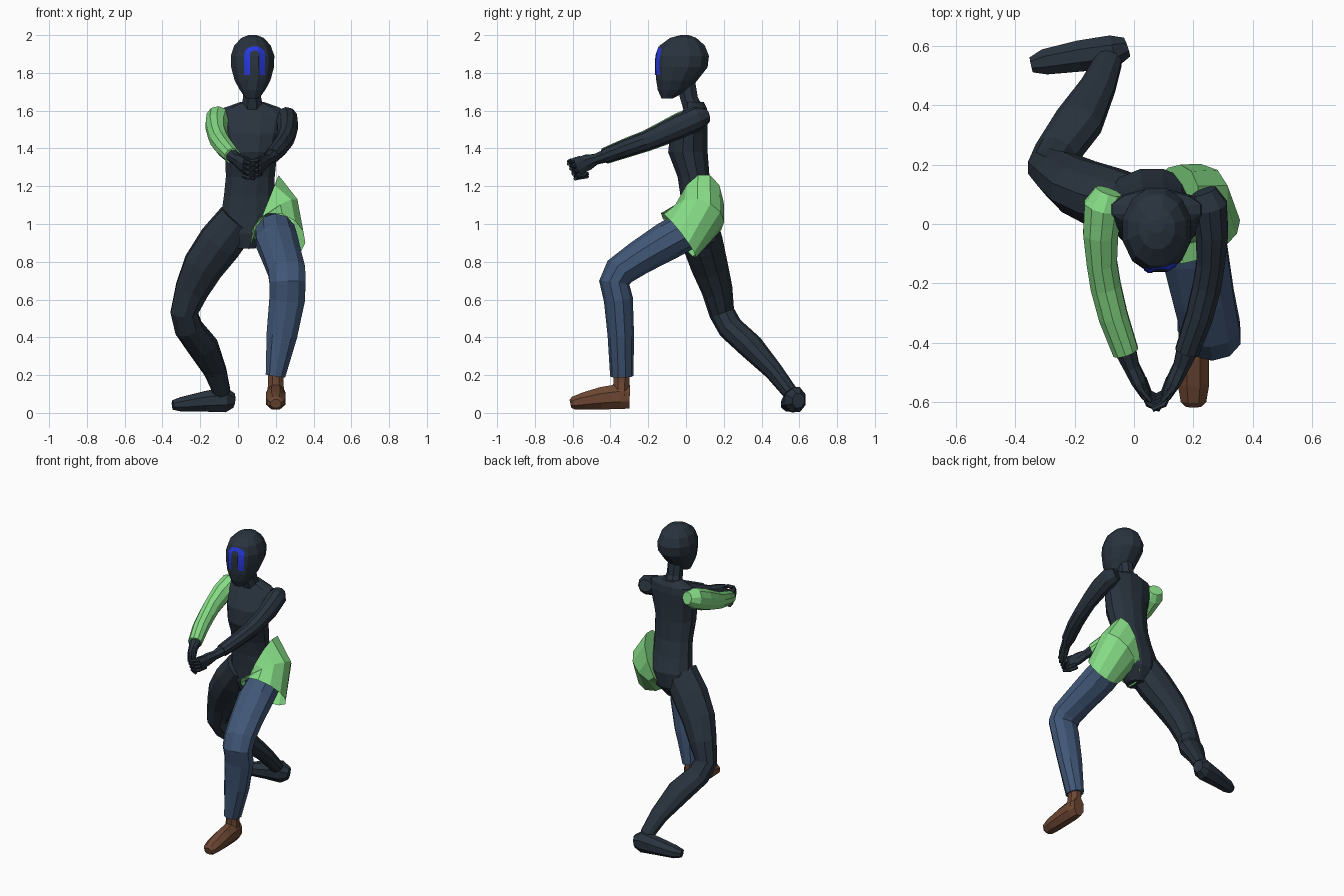
import bpy, bmesh, math
from mathutils import Vector
from mathutils.bvhtree import BVHTree


def material(name, rgb):
    m = bpy.data.materials.new(name)
    m.diffuse_color = (*rgb, 1)
    return m


DARK = material("charcoal", (0.022, 0.033, 0.048))
GREEN = material("light green", (0.24, 0.72, 0.24))
DENIM = material("denim blue", (0.052, 0.095, 0.185))
BROWN = material("leather brown", (0.15, 0.062, 0.032))
BLUE = material("bright blue", (0.02, 0.04, 0.75))
X, Y, Z = Vector((1, 0, 0)), Vector((0, 1, 0)), Vector((0, 0, 1))


def finish(bm, name, mat):
    bmesh.ops.recalc_face_normals(bm, faces=bm.faces)
    me = bpy.data.meshes.new(name)
    bm.to_mesh(me)
    bm.free()
    me.materials.append(mat)
    ob = bpy.data.objects.new(name, me)
    bpy.context.collection.objects.link(ob)
    return ob


def loft(name, rings, mat, sides=10, cap_end=True):
    """Skin elliptical rings given as (centre, half axis u, half axis v)."""
    bm = bmesh.new()
    loops = []
    for c, u, v in rings:
        ang = [2 * math.pi * (i + 0.5) / sides for i in range(sides)]
        loops.append([bm.verts.new(c + (u * math.cos(t) + v * math.sin(t)) * 1.03) for t in ang])
    for p, q in zip(loops, loops[1:]):
        for i in range(sides):
            j = (i + 1) % sides
            bm.faces.new((p[i], p[j], q[j], q[i]))
    bm.faces.new(loops[0])
    if cap_end:
        bm.faces.new(loops[-1])
    return finish(bm, name, mat)


def tube(name, rows, mat, sides=10, side=X, level=False):
    """Rows are (x, y, z, half width along side, half depth)."""
    pts = [Vector(r[:3]) for r in rows]
    rings = []
    for i, r in enumerate(rows):
        a, b = pts[max(i - 1, 0)], pts[min(i + 1, len(pts) - 1)]
        if 0 < i < len(pts) - 1:
            t = ((pts[i] - a).normalized() + (b - pts[i]).normalized()).normalized()
        else:
            t = (b - a).normalized()
        if level:
            t = Z
        u = (side - t * t.dot(side)).normalized()
        rings.append((pts[i], u * r[3], t.cross(u) * r[4]))
    return loft(name, rings, mat, sides)


# torso with hips and shoulders
tube("torso", [
    (0.04, 0.06, 0.87, 0.05, 0.06), (0.045, 0.075, 0.95, 0.13, 0.10),
    (0.06, 0.08, 1.05, 0.15, 0.105), (0.06, 0.06, 1.15, 0.135, 0.09),
    (0.065, 0.04, 1.25, 0.13, 0.085), (0.07, 0.01, 1.38, 0.138, 0.105),
    (0.075, 0.015, 1.48, 0.155, 0.10), (0.075, 0.04, 1.57, 0.175, 0.075),
    (0.075, 0.05, 1.615, 0.15, 0.06), (0.075, 0.045, 1.645, 0.065, 0.05)],
    DARK, 12, level=True)
tube("neck", [(0.075, 0.045, 1.60, 0.065, 0.06), (0.075, 0.015, 1.67, 0.05, 0.05),
              (0.075, 0.0, 1.76, 0.05, 0.05)], DARK, 8, level=True)

# head: height, half width, front y, back y
head_rows = [(1.665, 0.035, -0.13, -0.07), (1.71, 0.068, -0.15, 0.02),
             (1.76, 0.095, -0.158, 0.06), (1.83, 0.114, -0.162, 0.115),
             (1.89, 0.116, -0.16, 0.122), (1.945, 0.097, -0.14, 0.10),
             (1.985, 0.06, -0.085, 0.055), (2.0, 0.022, -0.03, 0.015)]
head = tube("head", [(0.077, (f + b) / 2, z, w, (b - f) / 2) for z, w, f, b in head_rows],
            DARK, 12, level=True)

# arch-shaped painted mark, projected on the face as a thin strip
bm = bmesh.new()
bm.from_mesh(head.data)
tree = BVHTree.FromBMesh(bm)
bm.free()
path = [(-1, 1.79), (-1, 1.83), (-1, 1.87), (-1, 1.90)]
arch = [(x, z, 0.0) for x, z in path]
arch += [(-math.cos(math.pi * k / 8), 1.90, math.sin(math.pi * k / 8)) for k in range(1, 8)]
arch += [(-x, z, 0.0) for x, z in reversed(path)]
bm = bmesh.new()
strip = []
for dx, z, lift in arch:
    row = []
    for r in (0.025, 0.04, 0.055):
        p = Vector((0.088 + dx * r, -1, z + lift * r * 0.75))
        hit = tree.ray_cast(p, Y)[0]
        row.append(bm.verts.new(hit + Vector((0, -0.004, 0))))
    strip.append(row)
for p, q in zip(strip, strip[1:]):
    for i in range(2):
        bm.faces.new((p[i], p[i + 1], q[i + 1], q[i]))
finish(bm, "face_mark", BLUE)

# arms, mirrored about the chest centre, reaching forward to clasped hands
upper = [(-0.085, 0.11, 1.575, 0.045, 0.04), (-0.103, 0.06, 1.56, 0.066, 0.066),
         (-0.112, -0.03, 1.52, 0.06, 0.068), (-0.108, -0.13, 1.475, 0.052, 0.06),
         (-0.095, -0.21, 1.44, 0.052, 0.054), (-0.07, -0.31, 1.405, 0.05, 0.05),
         (-0.028, -0.43, 1.36, 0.044, 0.042)]
lower = [(-0.03, -0.42, 1.362, 0.038, 0.036), (-0.008, -0.48, 1.342, 0.028, 0.03),
         (0.015, -0.525, 1.325, 0.026, 0.045), (0.04, -0.575, 1.305, 0.016, 0.048)]


def mirrored(rows, s, k=1.0):
    return [(0.075 + s * (r[0] - 0.075), *r[1:3], r[3] * k, r[4] * k) for r in rows]


for s, label in ((1, "right"), (-1, "left")):
    tube(label + "_sleeve_arm", mirrored(upper, s, 1.0 if s == 1 else 0.93),
         GREEN if s == 1 else DARK)
    tube(label + "_forearm_hand", mirrored(lower, s), DARK, 8)
    for k in range(4):
        z, y = 1.338 - 0.026 * k - 0.006 * s, 0.012 * k
        tube(f"{label}_finger_{k + 1}", mirrored([
            (0.03, -0.555 + y, z, 0.012, 0.012), (0.05, -0.605 + y, z - 0.008, 0.012, 0.012),
            (0.088, -0.622 + y, z - 0.014, 0.01, 0.01)], s), DARK, 6, side=Z)
    tube(label + "_thumb", mirrored([(0.01, -0.51, 1.345, 0.014, 0.014),
                                     (0.03, -0.565, 1.348, 0.012, 0.012),
                                     (0.055, -0.595, 1.342, 0.009, 0.009)], s), DARK, 6, side=Z)

# rear leg and foot
tube("rear_leg", [
    (0.0, 0.06, 1.02, 0.11, 0.10), (-0.095, 0.088, 0.90, 0.118, 0.105),
    (-0.185, 0.125, 0.775, 0.108, 0.095), (-0.245, 0.165, 0.65, 0.09, 0.08),
    (-0.285, 0.19, 0.53, 0.073, 0.066), (-0.262, 0.235, 0.45, 0.075, 0.066),
    (-0.185, 0.345, 0.35, 0.082, 0.066), (-0.12, 0.465, 0.22, 0.06, 0.048),
    (-0.085, 0.55, 0.11, 0.046, 0.04)], DARK)
tube("rear_foot", [
    (-0.025, 0.595, 0.065, 0.035, 0.04), (-0.07, 0.58, 0.07, 0.058, 0.07),
    (-0.18, 0.565, 0.06, 0.055, 0.056), (-0.3, 0.545, 0.045, 0.045, 0.04),
    (-0.345, 0.535, 0.042, 0.027, 0.026)], DARK, 8, side=Y)

# front leg in trousers
tube("front_trouser_leg", [
    (0.195, 0.0, 0.965, 0.105, 0.10), (0.205, -0.10, 0.91, 0.112, 0.10),
    (0.235, -0.25, 0.82, 0.104, 0.088), (0.258, -0.35, 0.75, 0.10, 0.083),
    (0.262, -0.38, 0.69, 0.098, 0.078), (0.26, -0.358, 0.60, 0.096, 0.075),
    (0.232, -0.345, 0.41, 0.083, 0.068), (0.198, -0.34, 0.195, 0.053, 0.06)], DENIM)

# green hip piece, wrapping from the waist to an open hem on the thigh
hip = [((0.135, 0.075, 1.06), (0.08, 0.02, 0.2), (0, -0.12, 0.0)),
       ((0.19, 0.065, 1.035), (0.125, 0.03, 0.085), (0, -0.13, 0.045)),
       ((0.22, -0.04, 0.94), (0.132, 0.03, -0.01), (-0.02, -0.085, 0.115))]
loft("hip_cloth", [tuple(map(Vector, r)) for r in hip], GREEN, 12, cap_end=False)

# shoe of the front leg
tube("shoe_ankle", [(0.2, -0.34, 0.23, 0.042, 0.045), (0.2, -0.342, 0.16, 0.042, 0.045),
                    (0.2, -0.345, 0.09, 0.05, 0.045)], BROWN, 8)
tube("shoe", [
    (0.2, -0.298, 0.085, 0.04, 0.065), (0.2, -0.35, 0.087, 0.052, 0.07),
    (0.2, -0.45, 0.077, 0.055, 0.062), (0.2, -0.54, 0.063, 0.055, 0.048),
    (0.2, -0.595, 0.052, 0.045, 0.036), (0.2, -0.612, 0.048, 0.028, 0.024)], BROWN, 8)
